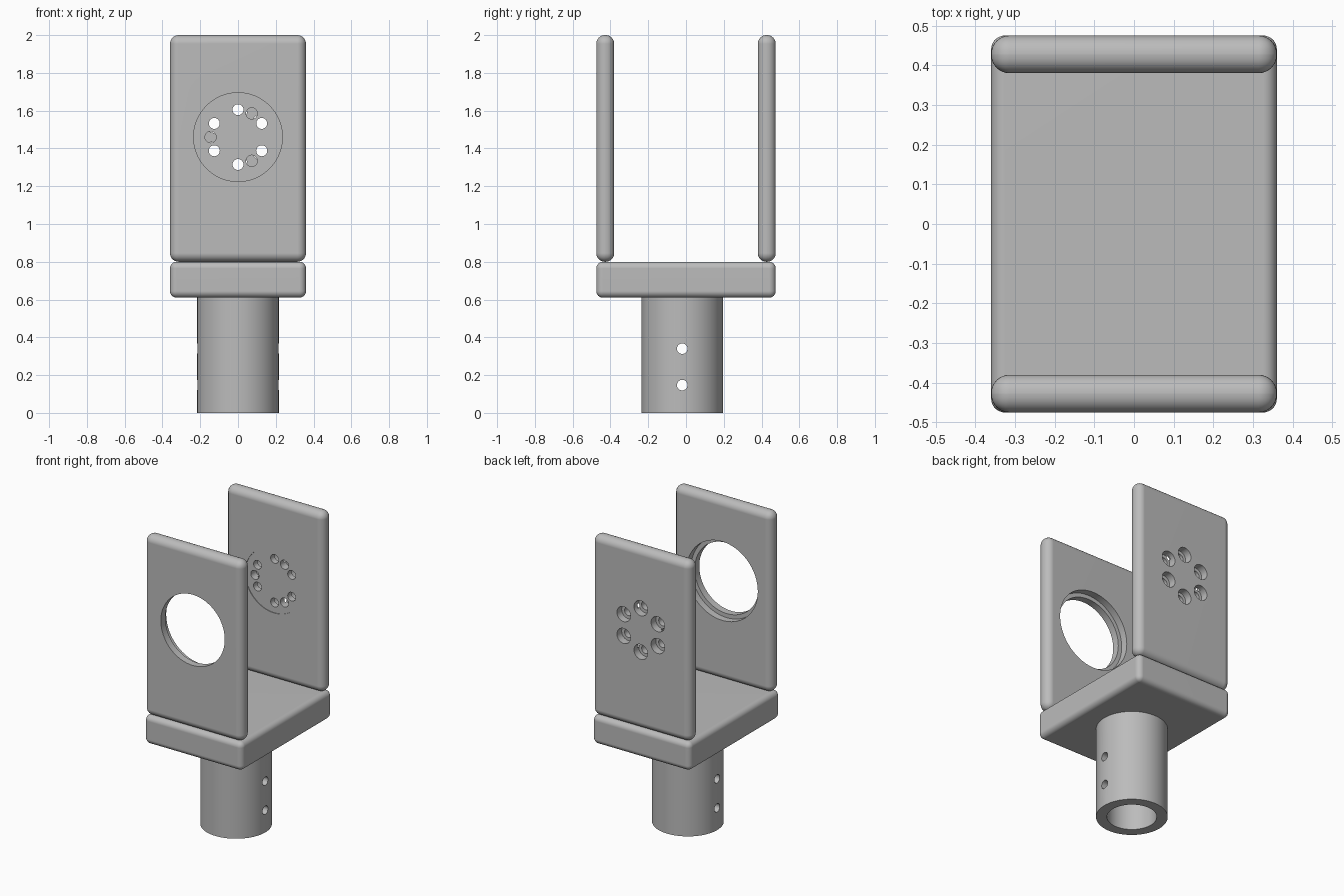
import bpy
from math import pi, cos, sin, radians

cube = bpy.data.objects.get("Cube")
if cube:
    bpy.data.objects.remove(cube, do_unlink=True)

# Single metal colour
grey = bpy.data.materials.new("metal_grey")
grey.use_nodes = True
colour = (0.5, 0.5, 0.5, 1)
grey.diffuse_color = colour
grey.node_tree.nodes["Principled BSDF"].inputs["Base Color"].default_value = colour


def activate(ob):
    bpy.ops.object.select_all(action="DESELECT")
    ob.select_set(True)
    bpy.context.view_layer.objects.active = ob


def apply_modifier(ob, mod):
    activate(ob)
    bpy.ops.object.modifier_apply(modifier=mod.name)


def rounded_box(name, size, centre, radius):
    bpy.ops.mesh.primitive_cube_add(size=1, location=centre)
    ob = bpy.context.object
    ob.name = name
    ob.scale = size
    bpy.ops.object.transform_apply(location=False, rotation=False, scale=True)
    ob.data.materials.append(grey)
    bevel = ob.modifiers.new("round", "BEVEL")
    bevel.width, bevel.segments = radius, 8
    apply_modifier(ob, bevel)
    return ob


def cylinder(name, radius, centre, length, axis="Z", sides=32):
    turn = {"X": (0, pi / 2, 0), "Y": (pi / 2, 0, 0), "Z": (0, 0, 0)}[axis]
    bpy.ops.mesh.primitive_cylinder_add(vertices=sides, radius=radius, depth=length,
                                        location=centre, rotation=turn)
    ob = bpy.context.object
    ob.name = name
    ob.data.materials.append(grey)
    return ob


def drill(ob, radius, centre, length, axis, sides=32):
    cutter = cylinder("cutter", radius, centre, length, axis, sides)
    cut = ob.modifiers.new("drill", "BOOLEAN")
    cut.operation, cut.solver, cut.object = "DIFFERENCE", "EXACT", cutter
    apply_modifier(ob, cut)
    bpy.data.objects.remove(cutter, do_unlink=True)


def finish(ob):
    activate(ob)
    bpy.ops.object.shade_smooth_by_angle(angle=radians(30))
    weighted = ob.modifiers.new("clean_normals", "WEIGHTED_NORMAL")
    weighted.keep_sharp = True


WIDTH, DEPTH, THICK = 0.72, 0.95, 0.095
BASE_LOW, BASE_TOP, TOP = 0.61, 0.8, 2.0
HUB_Z, RING = 1.46, 0.145
PLATE_Y = (DEPTH - THICK) / 2
INNER, OUTER = PLATE_Y - THICK / 2, PLATE_Y + THICK / 2

# Base block
base = rounded_box("base_block", (WIDTH, DEPTH, BASE_TOP - BASE_LOW),
                   (0, 0, (BASE_LOW + BASE_TOP) / 2), 0.035)
finish(base)

# Upright plates
plate_size = (WIDTH, THICK, TOP - BASE_TOP)
plate_z = (TOP + BASE_TOP) / 2
front = rounded_box("front_plate", plate_size, (0, -PLATE_Y, plate_z), 0.046)
back = rounded_box("back_plate", plate_size, (0, PLATE_Y, plate_z), 0.046)

# Front plate: wide opening with a larger seat on the inner side
drill(front, 0.235, (0, -PLATE_Y, HUB_Z), 0.3, "Y", 96)
drill(front, 0.262, (0, -INNER, HUB_Z), THICK, "Y", 96)
finish(front)

# Back plate: shallow round seat, six counterbored holes and three blind holes
drill(back, 0.213, (0, INNER, HUB_Z), 0.008, "Y", 96)


def on_ring(angle, y):
    a = radians(angle)
    return (RING * cos(a), y, HUB_Z + RING * sin(a))


for k in range(6):
    angle = 30 + 60 * k
    drill(back, 0.029, on_ring(angle, PLATE_Y), 0.3, "Y")
    drill(back, 0.05, on_ring(angle, OUTER), 0.1, "Y")
for angle in (60, 180, 300):
    drill(back, 0.03, on_ring(angle, INNER), 0.12, "Y")
finish(back)

# Hollow stem with two cross holes
STEM_Y, STEM_TOP = -0.02, BASE_LOW + 0.01
stem = cylinder("stem_tube", 0.216, (0, STEM_Y, STEM_TOP / 2), STEM_TOP, "Z", 96)
drill(stem, 0.15, (0, STEM_Y, 0), 2 * BASE_LOW - 0.01, "Z", 64)
for z in (0.147, 0.34):
    drill(stem, 0.028, (0, STEM_Y, z), 1, "X")
finish(stem)
